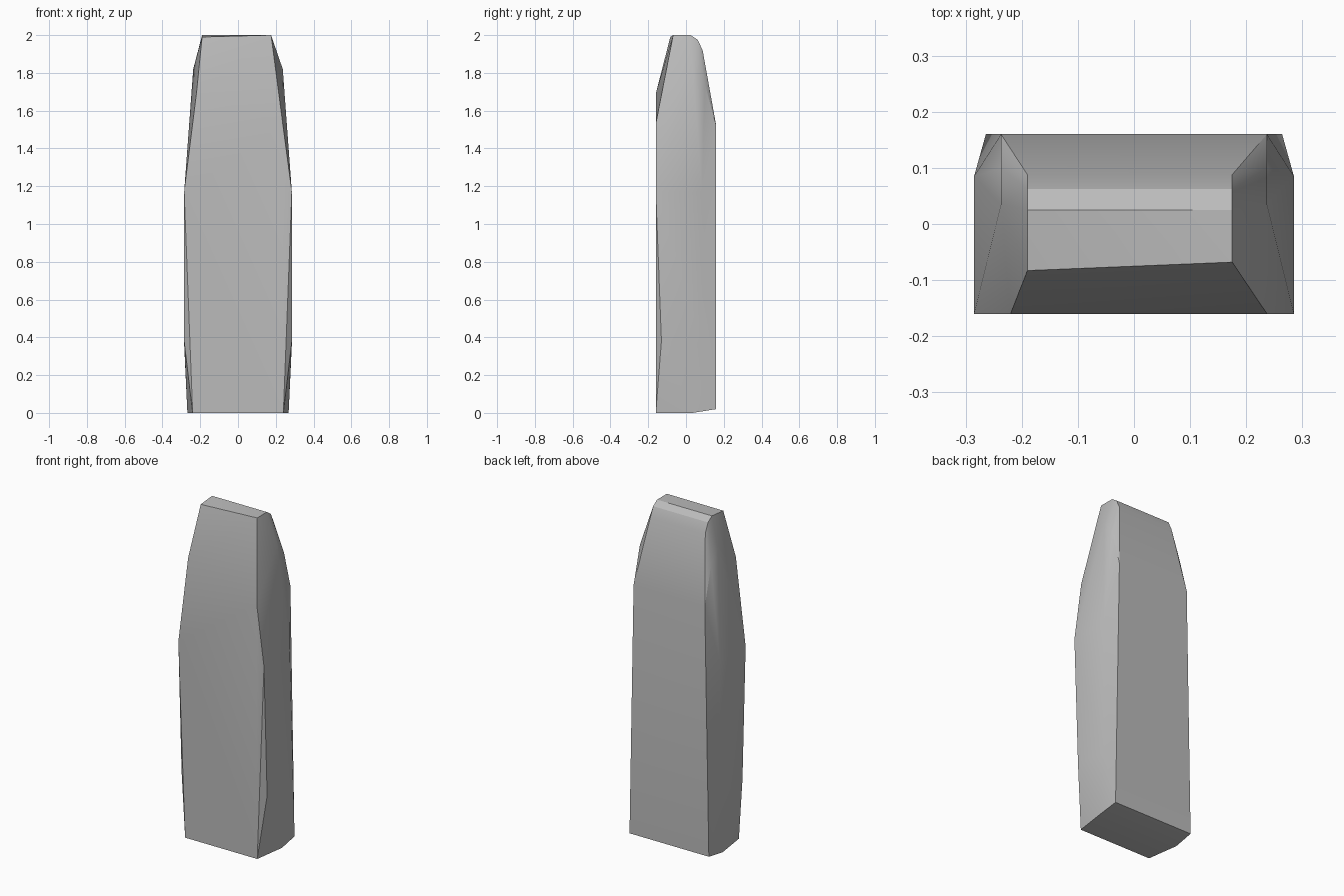
import bpy
import bmesh
import math

cube = bpy.data.objects.get("Cube")
if cube:
    bpy.data.objects.remove(cube, do_unlink=True)

stone = bpy.data.materials.new("stone_grey")
stone.use_nodes = True
stone.diffuse_color = (0.5, 0.5, 0.5, 1)
stone.node_tree.nodes["Principled BSDF"].inputs["Base Color"].default_value = (0.5, 0.5, 0.5, 1)

# Corners of the slab shared by both sides
mirrored = [
    # base
    (0.24, -0.16, 0), (0.268, 0.035, 0), (0.264, 0.16, 0.02),
    # belly
    (0.285, -0.13, 0.38), (0.285, 0.085, 0.36),
    (0.285, -0.16, 1.17), (0.285, 0.085, 1.17),
    # shoulders
    (0.237, -0.16, 1.53), (0.237, 0.16, 1.52),
    (0.237, 0.1, 1.74), (0.237, 0.035, 1.82),
]
points = [(s * x, y, z) for x, y, z in mirrored for s in (-1, 1)]

# Rounded back of the crown, slightly off centre
crown = [(0.1, 1.85), (0.088, 1.92), (0.062, 1.975), (0.025, 2)]
points += [(x, y, z) for y, z in crown for x in (-0.19, 0.175)]

# Chipped front of the crown
points += [(-0.19, -0.083, 1.99), (0.175, -0.068, 2), (-0.22, -0.16, 1.69)]

# Wrap the corners in one faceted solid
bm = bmesh.new()
for p in points:
    bm.verts.new(p)
hull = bmesh.ops.convex_hull(bm, input=bm.verts)
loose = [v for v in bm.verts if not v.link_faces]
bmesh.ops.delete(bm, geom=loose, context='VERTS')
bmesh.ops.dissolve_limit(bm, angle_limit=math.radians(0.5), verts=bm.verts, edges=bm.edges)
bmesh.ops.recalc_face_normals(bm, faces=bm.faces)
mesh = bpy.data.meshes.new("stone_slab")
bm.to_mesh(mesh)
bm.free()
mesh.materials.append(stone)

slab = bpy.data.objects.new("stone_slab", mesh)
bpy.context.collection.objects.link(slab)
bpy.context.view_layer.objects.active = slab
slab.select_set(True)
bpy.ops.object.shade_smooth_by_angle(angle=math.radians(30))
